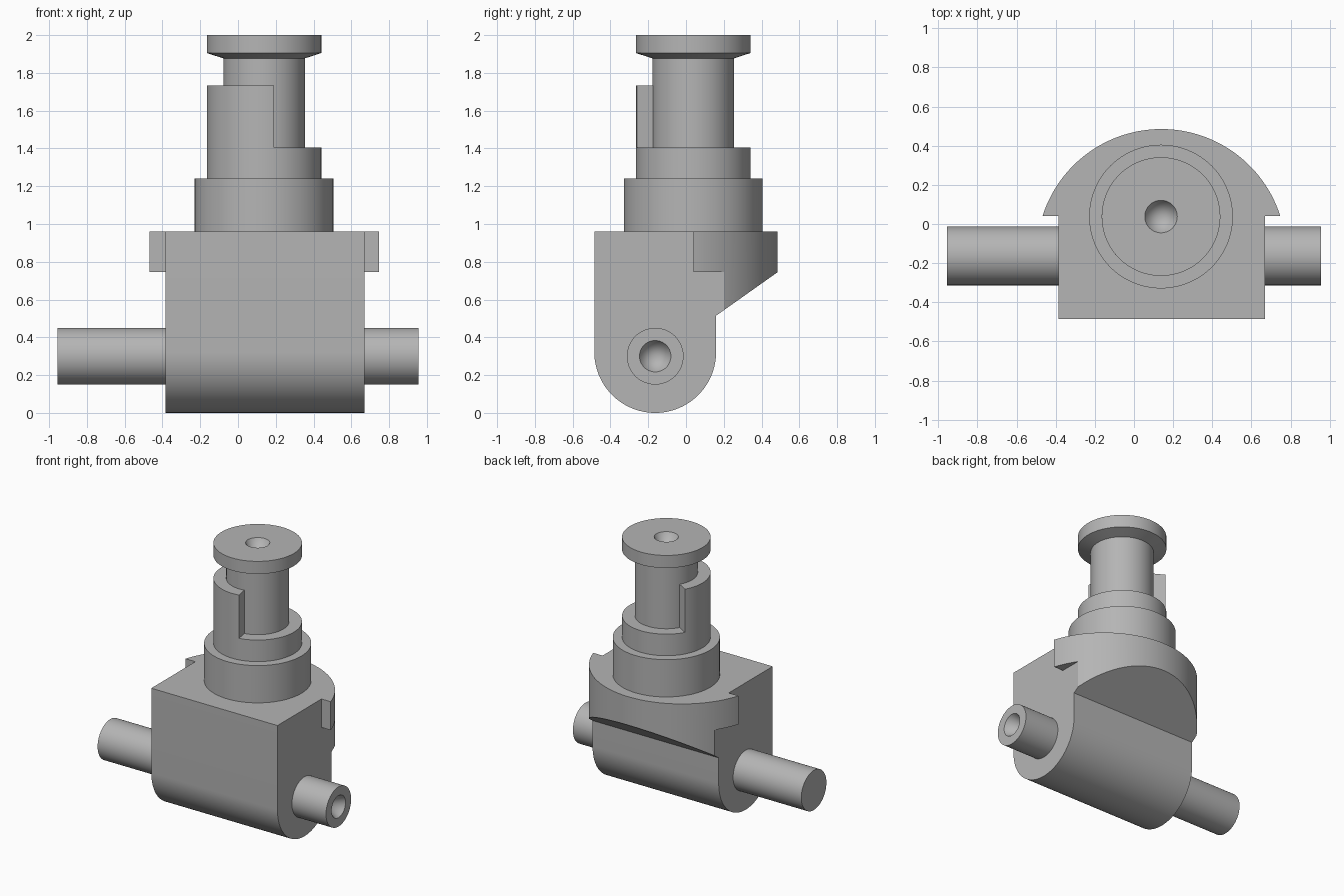
import bpy, bmesh
from math import sin, cos, asin, pi, radians
from mathutils import Matrix, Vector

old = bpy.data.objects.get("Cube")
if old:
    bpy.data.objects.remove(old, do_unlink=True)

grey = bpy.data.materials.new("machined grey")
grey.use_nodes = True
grey.diffuse_color = (0.46, 0.46, 0.46, 1)
grey.node_tree.nodes["Principled BSDF"].inputs["Base Color"].default_value = grey.diffuse_color


def finish(name, bm):
    bmesh.ops.remove_doubles(bm, verts=bm.verts, dist=1e-5)
    bmesh.ops.recalc_face_normals(bm, faces=bm.faces)
    mesh = bpy.data.meshes.new(name)
    bm.to_mesh(mesh)
    bm.free()
    mesh.materials.append(grey)
    ob = bpy.data.objects.new(name, mesh)
    bpy.context.collection.objects.link(ob)
    return ob


def smooth(ob):
    bpy.ops.object.select_all(action='DESELECT')
    ob.select_set(True)
    bpy.context.view_layer.objects.active = ob
    bpy.ops.object.shade_smooth_by_angle(angle=radians(15))


def prism(name, points, place, depth):
    """Extrude an outline; place maps (u, v) to a 3D point."""
    bm = bmesh.new()
    face = bm.faces.new([bm.verts.new(place(u, v)) for u, v in points])
    ext = bmesh.ops.extrude_face_region(bm, geom=[face])["geom"]
    moved = [g for g in ext if isinstance(g, bmesh.types.BMVert)]
    bmesh.ops.translate(bm, verts=moved, vec=Vector(depth))
    return finish(name, bm)


def lathe(name, profile, matrix, steps=96):
    """Revolve a (radius, height) profile about z, then place it."""
    bm = bmesh.new()
    vs = [bm.verts.new((r, 0, h)) for r, h in profile]
    es = [bm.edges.new(pair) for pair in zip(vs, vs[1:])]
    bmesh.ops.spin(bm, geom=vs + es, cent=(0, 0, 0), axis=(0, 0, 1),
                   angle=2 * pi, steps=steps)
    bm.transform(matrix)
    ob = finish(name, bm)
    smooth(ob)
    return ob


def arc(cx, cy, r, start, end, n):
    return [(cx + r * cos(start + (end - start) * i / n),
             cy + r * sin(start + (end - start) * i / n)) for i in range(n + 1)]


LEFT, RIGHT = 0.67, -0.385         # side planes of the body
CX, CY = 0.14, 0.04                # axis of the upright spindle
SHAFT_Y, SHAFT_Z = -0.163, 0.30
HALF_W = 0.3225                    # half thickness of the body
DOME_R, DOME_Y = 0.637, -0.152     # curved back of the body
TOP, EAR_Z, EAR_Y = 0.96, 0.745, 0.04

# Body: rounded-bottom side profile with a sloped overhang, trimmed by the curved back
side = arc(SHAFT_Y, HALF_W, HALF_W, pi, 2 * pi, 48)
side += [(0.16, 0.515), (0.485, EAR_Z), (0.6, EAR_Z + 0.08), (0.6, TOP), (SHAFT_Y - HALF_W, TOP)]
body = prism("body", side, lambda y, z: (RIGHT, y, z), (LEFT - RIGHT, 0, 0))
a0 = asin((EAR_Y - DOME_Y) / DOME_R)
outline = arc(CX, DOME_Y, DOME_R, a0, pi - a0, 96) + [(-0.8, EAR_Y), (-0.8, -1), (1, -1), (1, EAR_Y)]
trimmer = prism("back_trimmer", outline, lambda x, y: (x, y, -0.5), (0, 0, 2))
trimmer.hide_render = True
mod = body.modifiers.new("curved back", 'BOOLEAN')
mod.operation, mod.solver, mod.object = 'INTERSECT', 'EXACT', trimmer
bpy.context.view_layer.objects.active = body
bpy.ops.object.modifier_apply(modifier=mod.name)
bpy.data.objects.remove(trimmer, do_unlink=True)
smooth(body)

# Ears: the ends of the curved back that stick out past the body sides
for name, plane, sign in (("left_ear", LEFT, 1), ("right_ear", RIGHT, -1)):
    a1 = pi / 2 - asin(abs(plane - CX) / DOME_R)
    pts = [(CX + sign * (x - CX), y) for x, y in arc(CX, DOME_Y, DOME_R, a0, a1, 12)]
    ear = prism(name, pts + [(plane, EAR_Y)], lambda x, y: (x, y, EAR_Z), (0, 0, TOP - EAR_Z))
    smooth(ear)

# Cross shaft: short left end with a centre hole, long solid right end
R, HOLE = 0.15, 0.083
along_x = Matrix.Translation((0, SHAFT_Y, SHAFT_Z)) @ Matrix.Rotation(pi / 2, 4, 'Y')
lathe("left_shaft", [(R, LEFT), (R, 0.955), (HOLE, 0.955), (0, 0.81)], along_x)
lathe("right_shaft", [(0, -0.955), (R, -0.955), (R, RIGHT)], along_x)

# Upright spindle: two collars, neck and flared cap with a centre hole
COLLAR, NECK, STEP = 0.303, 0.216, 1.405
upright = Matrix.Translation((CX - 0.002, CY - 0.002, 0))
lathe("spindle", [(0.367, TOP), (0.367, 1.242), (COLLAR, 1.242), (COLLAR, STEP),
                  (NECK, STEP), (NECK, 1.877), (COLLAR, 1.905), (COLLAR, 2),
                  (HOLE, 2), (0, 1.856)], upright)

# Raised partial sleeve around the neck
s, e = radians(150), radians(280)
sleeve = arc(CX - 0.002, CY - 0.002, COLLAR, s, e, 40)
sleeve += arc(CX - 0.002, CY - 0.002, NECK - 0.002, e, s, 40)
smooth(prism("partial_sleeve", sleeve, lambda x, y: (x, y, STEP), (0, 0, 1.732 - STEP)))
